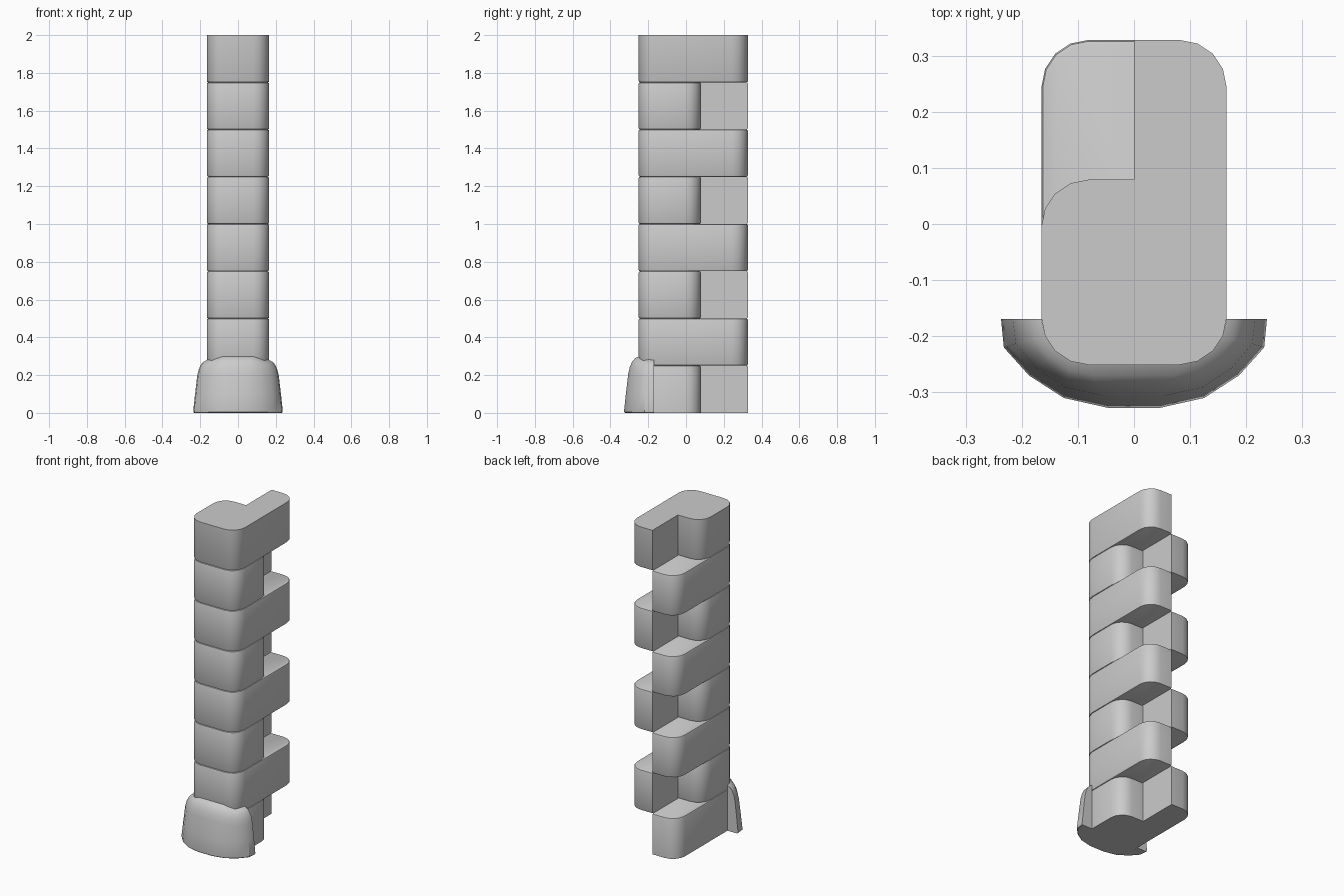
import bpy, bmesh, math
from math import radians, cos, sin

if "Cube" in bpy.data.objects:
    bpy.data.objects.remove(bpy.data.objects["Cube"])

BLOCK_H = 0.25
HALF_W, FRONT, STEP, BACK, R = 0.165, -0.251, 0.079, 0.328, 0.084


def corner(cx, cy, r, start):
    """Quarter-circle corner in four segments, counter-clockwise."""
    return [(cx + r * cos(radians(start + 22.5 * k)),
             cy + r * sin(radians(start + 22.5 * k))) for k in range(5)]


def l_outline(d):
    """L-shaped block outline, drawn in by d on the rounded outside."""
    x, r = HALF_W - R, R - d
    return (corner(x, FRONT + R, r, -90) + corner(x, BACK - R, r, 0)
            + [(0, BACK - d), (0, STEP - d)]
            + corner(-x, STEP - R, r, 90) + corner(-x, FRONT + R, r, 180))


def finish(bm, name):
    bmesh.ops.recalc_face_normals(bm, faces=bm.faces)
    me = bpy.data.meshes.new(name)
    bm.to_mesh(me)
    bm.free()
    ob = bpy.data.objects.new(name, me)
    bpy.context.collection.objects.link(ob)
    bpy.ops.object.select_all(action='DESELECT')
    ob.select_set(True)
    bpy.context.view_layer.objects.active = ob
    bpy.ops.object.shade_smooth_by_angle(angle=radians(35))
    return ob


def bridge(bm, a, b, closed):
    n = len(a)
    for k in range(n if closed else n - 1):
        j = (k + 1) % n
        bm.faces.new((a[k], a[j], b[j], b[k]))


# Stack of eight L blocks, mirrored alternately; joints have a small chamfer
for i in range(8):
    side = 1 if i % 2 else -1
    z0, z1, b = i * BLOCK_H, (i + 1) * BLOCK_H, 0.008
    levels = [(z0, 0)] if i == 0 else [(z0, b), (z0 + b * 0.3, b * 0.3), (z0 + b, 0)]
    levels += [(z1, 0)] if i == 7 else [(z1 - b, 0), (z1 - b * 0.3, b * 0.3), (z1, b)]
    bm = bmesh.new()
    rings = [[bm.verts.new((side * x, y, z)) for x, y in l_outline(d)] for z, d in levels]
    for lo, hi in zip(rings, rings[1:]):
        bridge(bm, lo, hi, True)
    bm.faces.new(rings[0])
    bm.faces.new(rings[-1])
    finish(bm, f"wall_block_{i + 1}")

# Footing stone wrapped round the front: left half outline, then mirrored
outer = [(-0.237, -0.169), (-0.232, -0.22), (-0.187, -0.27), (-0.125, -0.31), (-0.045, -0.328)]
inner = [(x, y) for x, y in corner(-(HALF_W - R), FRONT + R, R, 180)]
tops = [0.280, 0.282, 0.277, 0.288, 0.298]
mirror = lambda pts: pts + [(-x, y) for x, y in reversed(pts)]
outer, inner, tops = mirror(outer), mirror(inner), tops + tops[::-1]
inner[0], inner[-1] = (-HALF_W, -0.169), (HALF_W, -0.169)

# (height share, outward share) from the bottom inside edge round to the top
profile = [(0, 0), (0, 0.92), (0.012, 0.98), (0.035, 1), (0.35, 0.87), (0.70, 0.71),
           (0.82, 0.60), (0.91, 0.44), (0.97, 0.24), (1, 0)]
bm = bmesh.new()
rings = [[bm.verts.new((p[0] + (q[0] - p[0]) * t, p[1] + (q[1] - p[1]) * t, h * top))
          for p, q, top in zip(inner, outer, tops)] for h, t in profile]
for lo, hi in zip(rings, rings[1:]):
    bridge(bm, lo, hi, False)
bm.faces.new([r[0] for r in rings])
bm.faces.new([r[-1] for r in rings])
finish(bm, "footing_stone")
